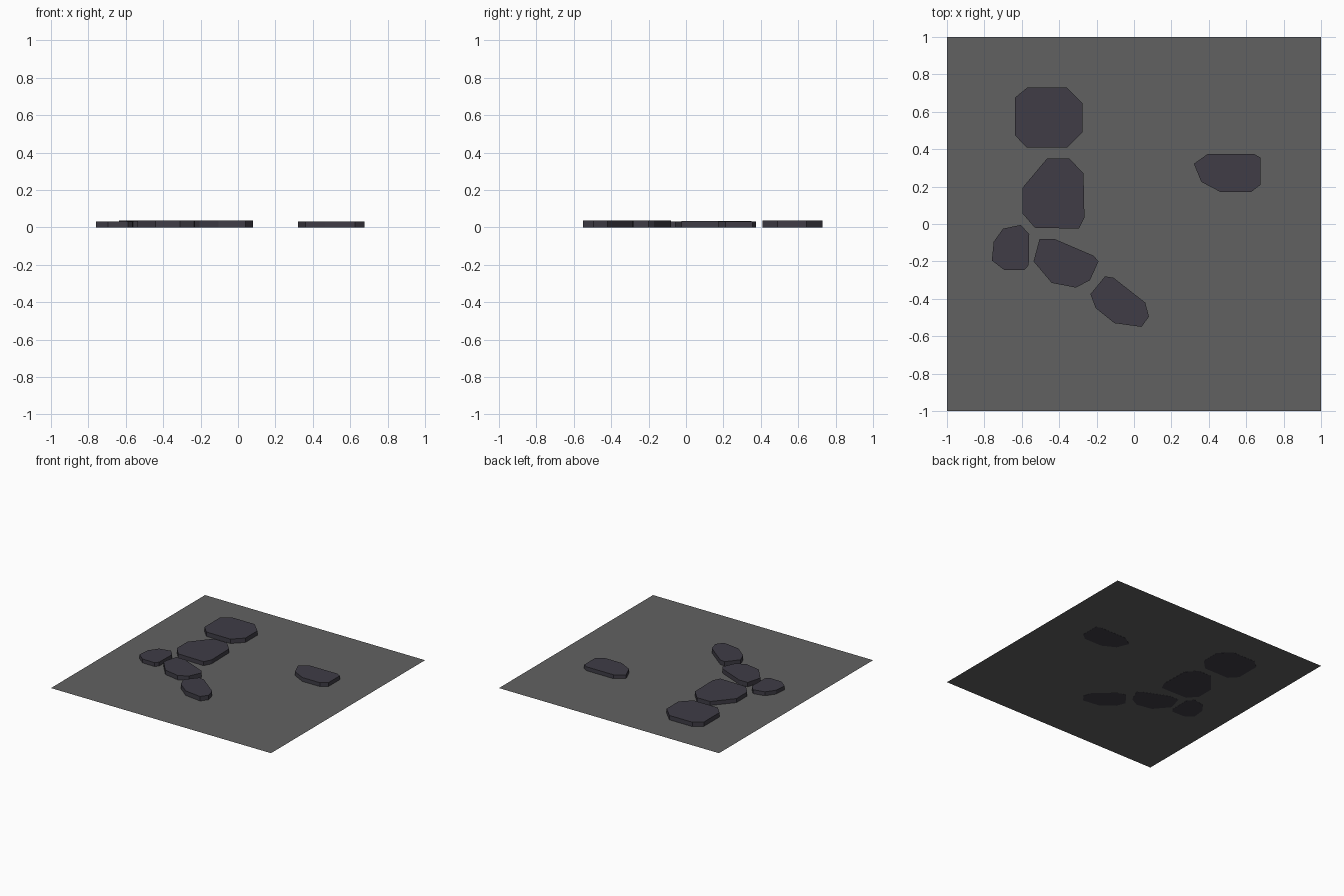
import bpy
import bmesh

if "Cube" in bpy.data.objects:
    bpy.data.objects.remove(bpy.data.objects["Cube"])


def material(name, color):
    mat = bpy.data.materials.new(name)
    mat.diffuse_color = (*color, 1)
    mat.use_nodes = True
    mat.node_tree.nodes["Principled BSDF"].inputs["Base Color"].default_value = mat.diffuse_color
    return mat


def slab(name, outline, z, height, mat):
    """Flat polygon at z, extruded upward when height > 0."""
    bm = bmesh.new()
    face = bm.faces.new([bm.verts.new((x, y, z)) for x, y in outline])
    if height:
        bottom = bmesh.ops.extrude_face_region(bm, geom=[face], use_keep_orig=True)
        top = [v for v in bottom["geom"] if isinstance(v, bmesh.types.BMVert)]
        bmesh.ops.translate(bm, verts=top, vec=(0, 0, height))
        bmesh.ops.recalc_face_normals(bm, faces=bm.faces)
    mesh = bpy.data.meshes.new(name)
    bm.to_mesh(mesh)
    bm.free()
    mesh.materials.append(mat)
    obj = bpy.data.objects.new(name, mesh)
    bpy.context.collection.objects.link(obj)
    return obj


soil = material("soil_grey", (0.12, 0.12, 0.12))
slate = material("slate", (0.05, 0.046, 0.061))

# Ground sheet
slab("ground_sheet", [(-1, -1), (1, -1), (1, 1), (-1, 1)], 0.001, 0, soil)

# Stepping stones: height and eight-sided outline
stones = {
    "stone_back": (0.037, [(-.57, .73), (-.36, .73), (-.275, .645), (-.275, .49),
                           (-.355, .41), (-.575, .41), (-.637, .475), (-.637, .675)]),
    "stone_middle": (0.034, [(-.465, .35), (-.345, .35), (-.27, .27), (-.265, .035),
                             (-.295, -.025), (-.53, -.02), (-.595, .055), (-.595, .195)]),
    "stone_left": (0.033, [(-.70, -.025), (-.605, -.005), (-.56, -.055), (-.563, -.22),
                           (-.587, -.247), (-.695, -.245), (-.76, -.195), (-.75, -.095)]),
    "stone_centre": (0.037, [(-.505, -.08), (-.425, -.08), (-.215, -.17), (-.19, -.20),
                             (-.235, -.30), (-.31, -.34), (-.44, -.315), (-.537, -.20)]),
    "stone_front": (0.038, [(-.155, -.28), (-.11, -.287), (.06, -.42), (.08, -.495),
                            (.04, -.55), (-.105, -.53), (-.205, -.45), (-.233, -.375)]),
    "stone_right": (0.033, [(.395, .375), (.64, .375), (.677, .355), (.677, .21),
                            (.625, .17), (.465, .17), (.36, .225), (.32, .322)]),
}
for name, (height, outline) in stones.items():
    slab(name, outline, 0, height, slate)
